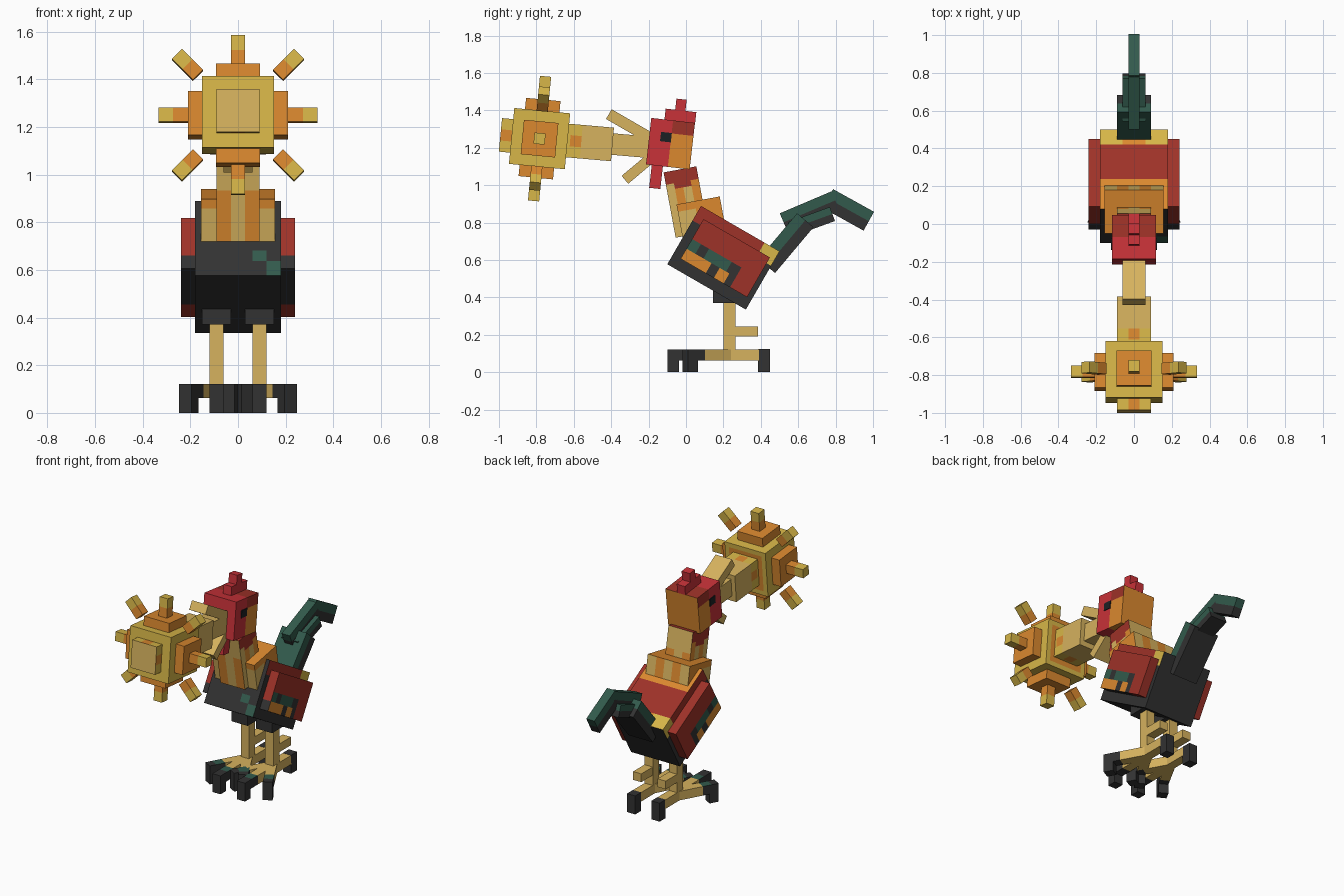
import bpy, bmesh, math
from mathutils import Vector, Matrix

cube = bpy.data.objects.get("Cube")
if cube:
    bpy.data.objects.remove(cube)

def srgb(c):
    c /= 255
    return c / 12.92 if c < 0.04 else ((c + 0.055) / 1.055) ** 2.4

MATS = {}
def material(name, *rgb):
    m = bpy.data.materials.new(name)
    m.use_nodes = True
    col = [srgb(c) for c in rgb] + [1]
    m.diffuse_color = col
    m.node_tree.nodes["Principled BSDF"].inputs["Base Color"].default_value = col
    MATS[name] = m

material("red", 200, 50, 56)
material("dark red", 158, 50, 40)
material("orange", 219, 137, 47)
material("yellow", 215, 182, 72)
material("tan", 214, 178, 94)
material("charcoal", 50, 50, 50)
material("green", 50, 90, 76)
material("black", 28, 32, 36)

def box(name, size, loc, colour, rx=0, ry=0, rz=0, cuts=None):
    """Box with flat faces; colour is a name or a rule of face centre and normal.
    cuts maps an axis index to local positions where faces are split."""
    bm = bmesh.new()
    bmesh.ops.create_cube(bm, size=1)
    bmesh.ops.scale(bm, vec=size, verts=bm.verts)
    for axis, values in (cuts or {}).items():
        no = Vector([float(i == axis) for i in range(3)])
        for v in values:
            bmesh.ops.bisect_plane(bm, geom=bm.verts[:] + bm.edges[:] + bm.faces[:],
                                   plane_co=no * v, plane_no=no)
    bm.normal_update()
    me = bpy.data.meshes.new(name)
    names = []
    for f in bm.faces:
        c = colour if isinstance(colour, str) else colour(f.calc_center_median(), f.normal)
        if c not in names:
            names.append(c)
            me.materials.append(MATS[c])
        f.material_index = names.index(c)
    bm.to_mesh(me)
    bm.free()
    ob = bpy.data.objects.new(name, me)
    ob.matrix_world = (Matrix.Translation(loc) @ Matrix.Rotation(math.radians(rz), 4, 'Z')
                       @ Matrix.Rotation(math.radians(rx), 4, 'X')
                       @ Matrix.Rotation(math.radians(ry), 4, 'Y'))
    bpy.context.scene.collection.objects.link(ob)
    return ob

# Body
def body_rule(p, n):
    if n.z > .5:
        if p.y < -.06:
            return "orange"
        if p.y > .15:
            return "yellow" if abs(p.x) > .06 else "orange"
        return "dark red"
    if abs(n.x) > .5 and p.z > .09:
        return "yellow" if p.y > .15 else "dark red"
    if n.y < -.5 and ((p.x > .12 and p.z < -.11) or (.06 < p.x < .12 and -.11 < p.z < -.06)):
        return "green"
    return "charcoal"

box("body", (.36, .485, .36), (0, .2, .612), body_rule, rx=-30,
    cuts={0: (-.06, .06, .12), 1: (-.06, .15), 2: (-.11, -.06, .09)})

# Wings
def wing_rule(p, n):
    if p.z > 0 or p.y > .1:
        return "dark red"
    if n.z < -.5 or n.y < -.5:
        return "charcoal" if p.z < -.06 or n.z < -.5 else "dark red"
    if p.z > -.06:
        return "charcoal" if -.15 < p.y < -.1 or p.y > .04 else "green"
    return "charcoal" if -.05 < p.y < 0 or p.y > .06 else "orange"

for side, label in ((1, "left"), (-1, "right")):
    box(label + "_wing", (.06, .41, .245), (side * .21, .21, .61), wing_rule, rx=-30,
        cuts={1: (-.15, -.1, -.05, 0, .04, .06, .1), 2: (-.06, 0)})

# Neck and its feathered collar
def neck_rule(p, n):
    if n.z > .5 or (abs(n.x) > .5 and p.z > (.08 if -.045 < p.y < .045 else .11)):
        return "dark red"
    if abs(n.y) > .5:
        return "tan" if p.z > .04 or abs(p.x) < .03 else "orange"
    return "orange" if -.045 < p.y < 0 or p.y > .045 else "tan"

def collar_rule(p, n):
    if n.z > .5:
        return "orange"
    if n.y < -.5:
        return "orange" if p.z > .06 else "tan"
    if n.y > .5:
        return "orange" if .03 < abs(p.x) < .09 else "tan"
    return "tan" if p.y < -.02 and p.z < .06 else "orange"

box("neck", (.18, .178, .355), (0, 0, .91), neck_rule, rx=10.5,
    cuts={0: (-.03, .03), 1: (-.045, 0, .045), 2: (.04, .08, .11)})
box("collar", (.31, .235, .2), (0, .083, .82), collar_rule, rx=10.5,
    cuts={0: (-.09, -.03, .03, .09), 1: (-.02,), 2: (.06,)})

# Head, eyes, comb, wattle, open beak
TILT = -6.5
HEAD = Vector((0, -.083, 1.222))
def head_rule(p, n):
    if n.y > .5:
        return "orange"
    if n.y < -.5 or p.y < 0:
        return "red"
    return "dark red" if p.z > .055 else "orange"

def on_head(x, y, z):
    return HEAD + Matrix.Rotation(math.radians(TILT), 3, 'X') @ Vector((x, y, z))

box("head", (.235, .235, .25), HEAD, head_rule, rx=TILT, cuts={1: (0,), 2: (.055,)})
for side, label in ((1, "left"), (-1, "right")):
    box(label + "_eye", (.008, .058, .05), on_head(side * .118, -.028, .032), "black", rx=TILT)
box("comb_base", (.06, .165, .06), on_head(0, .036, .153), "red", rx=TILT)
box("comb_tip", (.06, .055, .06), on_head(0, .032, .213), "red", rx=TILT)
box("wattle", (.06, .06, .125), (0, -.16, 1.045), "red", rx=TILT)
box("upper_beak", (.12, .26, .06), (0, -.3, 1.315), "tan", rx=-30)
box("lower_beak", (.12, .2, .055), (0, -.25, 1.093), "tan", rx=40)

# Fiery breath: two widening blocks with an orange spot on each side
box("breath_near", (.12, .24, .115), (0, -.28, 1.21), "tan", rx=-5)
def breath_rule(p, n):
    if abs(n.y) < .5 and -.1 < p.y < -.04 and abs(p.x * (1 - abs(n.x)) + p.z * (1 - abs(n.z))) < .03:
        return "orange"
    return "yellow" if p.y < -.04 else "tan"
box("breath_far", (.18, .255, .18), (0, -.52, 1.229), breath_rule, rx=-5,
    cuts={0: (-.03, .03), 1: (-.1, -.04), 2: (-.03, .03)})

# Sun ball with raised plates and two-tone spikes
SUN = Vector((0, -.783, 1.249))
SUN_TILT = -5.5
sun_turn = Matrix.Rotation(math.radians(SUN_TILT), 3, 'X')
def sun_rule(p, n):
    return "orange" if n.y > .5 and abs(p.x) < .12 and abs(p.z) < .12 else "yellow"

def front_plate_rule(p, n):
    return "orange" if abs(n.y) < .5 and abs(p.x) < .091 and abs(
        p.z if abs(n.x) > .5 else p.x) < .03 else "tan" if n.y < -.5 else "yellow"

box("sun_core", (.3, .3, .3), SUN, sun_rule, rx=SUN_TILT, cuts={0: (-.12, .12), 2: (-.12, .12)})
box("sun_front_plate", (.18, .06, .18), SUN + sun_turn @ Vector((0, -.18, 0)),
    front_plate_rule, rx=SUN_TILT, cuts={0: (-.03, .03), 2: (-.03, .03)})

for i in range(8):
    a = math.radians(45 * i)
    out = Vector((math.sin(a), 0, math.cos(a)))
    straight = i % 2 == 0
    box(f"sun_spike_{i + 1}", (.06, .06, .125), SUN + sun_turn @ out * (.272 if straight else .3),
        lambda p, n: "yellow" if p.z > 0 else "orange", rx=SUN_TILT, ry=45 * i, cuts={2: (0,)})
    if straight:
        box(f"sun_plate_{i // 2 + 1}", (.185, .185, .06), SUN + sun_turn @ out * .18,
            "orange", rx=SUN_TILT, ry=45 * i)

# Tail feathers: green above, dark beneath
def tail_rule(p, n):
    return "green" if n.z > .5 or (abs(n.z) < .5 and p.z > 0) else "charcoal"

for name, size, loc, rx in (
        ("tail_base", (.18, .32, .115), (0, .535, .69), 50),
        ("tail_middle", (.12, .24, .08), (0, .67, .805), 20),
        ("tail_upper", (.06, .3, .105), (0, .66, .86), 23),
        ("tail_tip", (.06, .25, .115), (0, .868, .868), -29)):
    box(name, size, loc, tail_rule, rx=rx, cuts={2: (0,)})

# Legs and feet
def toe_rule(p, n):
    if p.y > -.03:
        return "tan"
    return "green" if n.z > .5 and p.y > -.09 else "charcoal"

for side, label in ((1, "left"), (-1, "right")):
    x = side * .09
    box(label + "_thigh", (.12, .12, .12), (x, .205, .43), "charcoal")
    box(label + "_leg", (.06, .063, .3), (x, .232, .23), "tan")
    box(label + "_spur", (.06, .12, .055), (x, .325, .218), "tan")
    box(label + "_back_toe", (.06, .2, .06), (x, .29, .092), "tan")
    box(label + "_back_claw", (.06, .063, .123), (x, .417, .0615), "charcoal")
    # Three splayed front toes, each with a claw pointing down
    for toe, turn, reach in (("inner", -29 * side, .27), ("middle", 0, .33), ("outer", 29 * side, .27)):
        d = Vector((math.sin(math.radians(turn)), -math.cos(math.radians(turn)), 0))
        root = Vector((x, .232, 0))
        box(f"{label}_{toe}_toe", (.06, reach, .06), root + d * reach / 2 + Vector((0, 0, .092)),
            toe_rule, rz=turn, cuts={1: (-.09, -.03)})
        box(f"{label}_{toe}_claw", (.06, .06, .064), root + d * (reach - .03) + Vector((0, 0, .032)),
            "charcoal", rz=turn)
